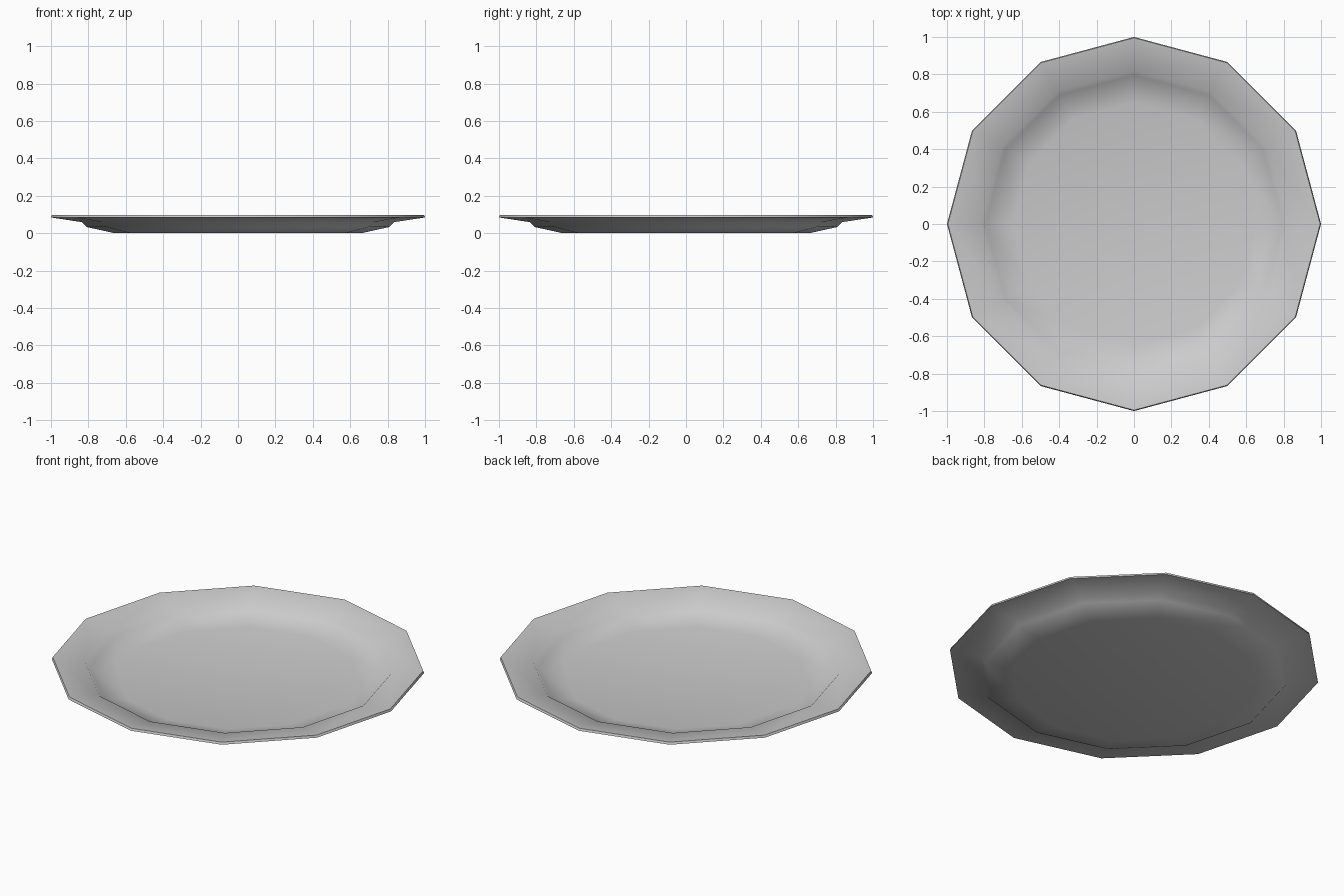
import bpy, bmesh
from math import cos, sin, tau

if "Cube" in bpy.data.objects:
    bpy.data.objects.remove(bpy.data.objects["Cube"])

SIDES = 12
# Closed cross-section (radius, height): underside outwards, over the rim, back in along the top
PROFILE = [(0.66, 0.0), (0.81, 0.033), (0.835, 0.059), (1.0, 0.084),
           (0.995, 0.097), (0.82, 0.07), (0.795, 0.044), (0.65, 0.014)]

# Plate: lathe the section into a twelve-sided dish
bm = bmesh.new()
rings = [[bm.verts.new((r * cos(tau * i / SIDES), r * sin(tau * i / SIDES), z))
          for i in range(SIDES)] for r, z in PROFILE]
for a, b in zip(rings, rings[1:]):
    for i in range(SIDES):
        j = (i + 1) % SIDES
        bm.faces.new((a[i], a[j], b[j], b[i]))

# Flat base and eating surface
bm.faces.new(rings[0][::-1])
bm.faces.new(rings[-1])
bmesh.ops.recalc_face_normals(bm, faces=bm.faces)
for f in bm.faces:
    f.smooth = True

mesh = bpy.data.meshes.new("plate")
bm.to_mesh(mesh)
bm.free()
plate = bpy.data.objects.new("plate", mesh)
bpy.context.collection.objects.link(plate)

# Smooth dish with a crisp rim
bpy.context.view_layer.objects.active = plate
plate.select_set(True)
bpy.ops.object.shade_smooth_by_angle(angle=1.05)
